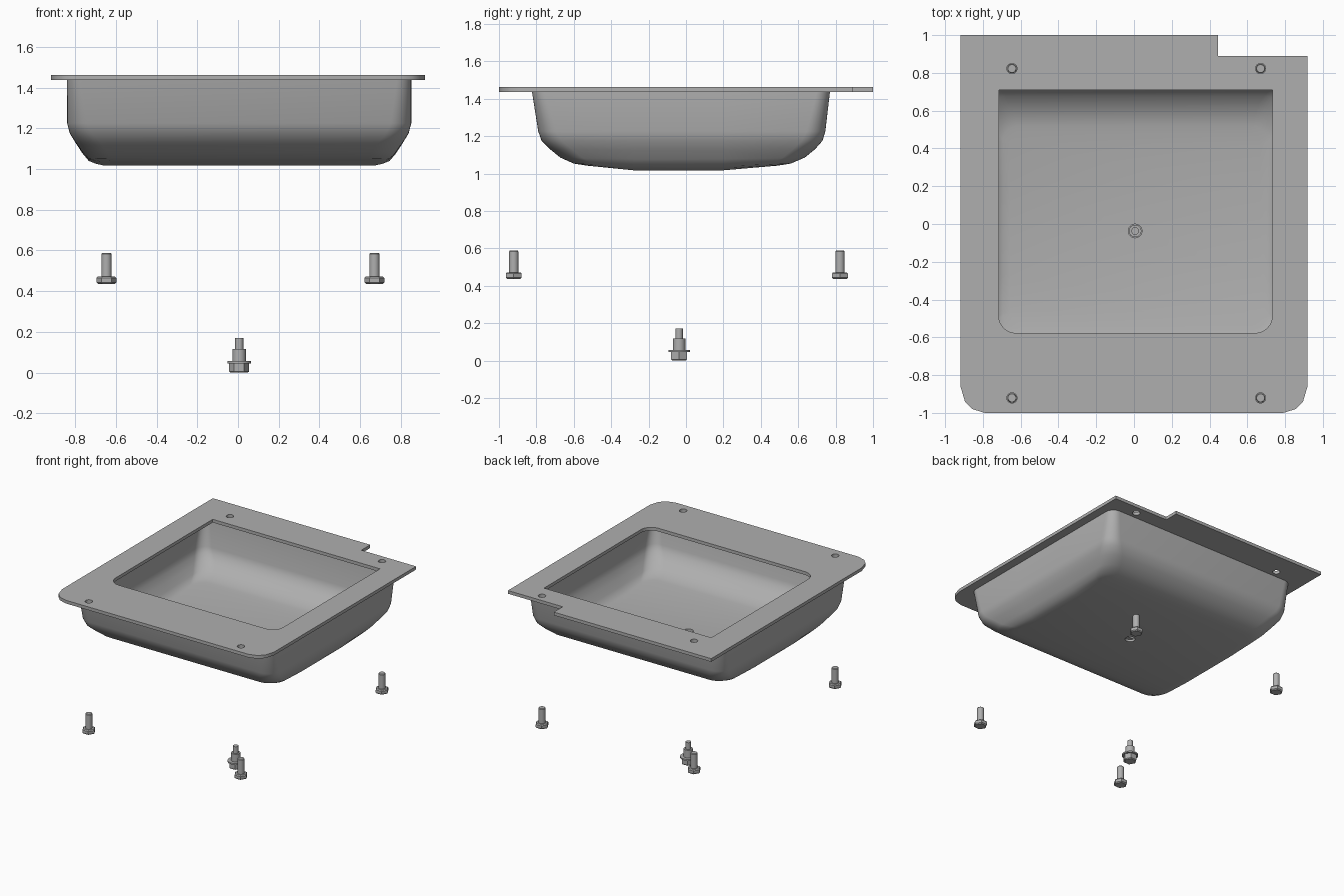
import bpy, bmesh
from math import sin, cos, pi, radians
from mathutils import Matrix

if "Cube" in bpy.data.objects:
    bpy.data.objects.remove(bpy.data.objects["Cube"])

CX = 0.006
DRAIN = (0.006, -0.037)
BOLTS = [(x, y) for x in (-0.646, 0.670) for y in (-0.921, 0.823)]

metal = bpy.data.materials.new("dark_grey_metal")
metal.diffuse_color = (0.43, 0.43, 0.43, 1)
metal.use_nodes = True
metal.node_tree.nodes["Principled BSDF"].inputs["Base Color"].default_value = metal.diffuse_color


def add_object(name, data):
    ob = bpy.data.objects.new(name, data)
    bpy.context.collection.objects.link(ob)
    data.materials.append(metal)
    return ob


def activate(ob):
    bpy.ops.object.select_all(action='DESELECT')
    ob.select_set(True)
    bpy.context.view_layer.objects.active = ob


def smooth(ob, angle=32):
    activate(ob)
    bpy.ops.object.shade_smooth_by_angle(angle=radians(angle))


def arc(cx, cy, r, a0, a1, n):
    return [(cx + r * cos(radians(a0 + (a1 - a0) * i / n)),
             cy + r * sin(radians(a0 + (a1 - a0) * i / n))) for i in range(n + 1)]


def stack(name, loc, sections):
    """Solid made of stacked cones: (radius low, radius high, z low, z high, sides)."""
    bm = bmesh.new()
    for r1, r2, z0, z1, sides in sections:
        m = Matrix.Translation((0, 0, (z0 + z1) / 2)) @ Matrix.Rotation(pi / 6, 4, 'Z')
        bmesh.ops.create_cone(bm, cap_ends=True, segments=sides, radius1=r1,
                              radius2=r2, depth=z1 - z0, matrix=m)
    me = bpy.data.meshes.new(name)
    bm.to_mesh(me)
    bm.free()
    ob = add_object(name, me)
    ob.location = loc
    smooth(ob)
    return ob


# Flange: flat outline with the opening and bolt holes, extruded
outline = [(-0.918, 1), (0.444, 1), (0.444, 0.89), (0.918, 0.89),
           (0.918, -0.862), (0.895, -0.94), (0.855, -0.98), (0.79, -1),
           (-0.79, -1), (-0.855, -0.98), (-0.895, -0.94), (-0.918, -0.862)]
opening = ([(0.732, 0.71), (-0.716, 0.71)]
           + arc(-0.626, -0.487, 0.09, 180, 270, 8)
           + arc(0.642, -0.487, 0.09, 270, 360, 8))
loops = [outline, opening] + [arc(x, y, 0.027, 0, 345, 23) for x, y in BOLTS]
cu = bpy.data.curves.new("flange", 'CURVE')
cu.dimensions = '2D'
cu.fill_mode = 'BOTH'
cu.extrude = 0.0125
for pts in loops:
    sp = cu.splines.new('POLY')
    sp.points.add(len(pts) - 1)
    for p, (x, y) in zip(sp.points, pts):
        p.co = (x, y, 0, 1)
    sp.use_cyclic_u = True
flange = add_object("flange", cu)
flange.location.z = 1.4495
activate(flange)
bpy.ops.object.convert(target='MESH')
bm = bmesh.new()
bm.from_mesh(flange.data)
bmesh.ops.remove_doubles(bm, verts=bm.verts, dist=1e-5)
bm.to_mesh(flange.data)
bm.free()
smooth(flange)

# Bowl: lofted rounded rectangles (half width, front y, back y, z, belly drop, corner radius)
rings = [(0.845, -0.824, 0.770, 1.440, 0, 0.07),
         (0.845, -0.790, 0.745, 1.225, 0, 0.10),
         (0.832, -0.772, 0.730, 1.175, 0, 0.11),
         (0.802, -0.727, 0.690, 1.130, 0.004, 0.12),
         (0.770, -0.672, 0.635, 1.085, 0.008, 0.12),
         (0.739, -0.600, 0.560, 1.053, 0.013, 0.11),
         (0.704, -0.560, 0.522, 1.047, 0.021, 0.09),
         (0.665, -0.530, 0.490, 1.042, 0.025, 0.07)]
bm = bmesh.new()
grid = []
for hx, yf, yb, z, drop, r in rings:
    half = (arc(hx - r, yf + r, r, -90, 0, 8) + [(hx, -0.28), (hx, 0.2)]
            + arc(hx - r, yb - r, r, 0, 90, 8))

    def height(y):
        t = (y - yf) / (-0.28 - yf) if y < -0.28 else (yb - y) / (yb - 0.2)
        return z - drop * min(1, t)
    full = half + [(-x, y) for x, y in reversed(half)]
    grid.append([bm.verts.new((CX + x, y, height(y))) for x, y in full])
n = len(grid[0])
for a, b in zip(grid, grid[1:]):
    for i in range(n):
        j = (i + 1) % n
        bm.faces.new((a[i], a[j], b[j], b[i]))
last = grid[-1]
for k in range(n // 2 - 1):
    bm.faces.new((last[k], last[k + 1], last[n - 2 - k], last[n - 1 - k]))
bmesh.ops.recalc_face_normals(bm, faces=bm.faces)
low = min(bm.faces, key=lambda f: f.calc_center_median().z)
if low.normal.z > 0:
    bmesh.ops.reverse_faces(bm, faces=bm.faces)
me = bpy.data.meshes.new("bowl")
bm.to_mesh(me)
bm.free()
bowl = add_object("bowl", me)
shell = bowl.modifiers.new("shell", 'SOLIDIFY')
shell.thickness = 0.018
shell.offset = -1

# Drain hole cutter
cutter = stack("drain_cutter", (*DRAIN, 0), [(0.036, 0.036, 0.95, 1.12, 32)])
cut = bowl.modifiers.new("drain_hole", 'BOOLEAN')
cut.object = cutter
cut.operation = 'DIFFERENCE'
cut.solver = 'EXACT'
activate(bowl)
for name in ("shell", "drain_hole"):
    bpy.ops.object.modifier_apply(modifier=name)
bpy.data.objects.remove(cutter)
smooth(bowl, 40)

# Flange bolts: hex head, shank, chamfered tip
for i, (x, y) in enumerate(BOLTS):
    stack(f"flange_bolt_{i + 1}", (x, y, 0.436),
          [(0.041, 0.049, 0, 0.007, 6), (0.049, 0.049, 0.007, 0.029, 6),
           (0.049, 0.042, 0.029, 0.036, 6),
           (0.025, 0.025, 0.036, 0.147, 24), (0.025, 0.021, 0.147, 0.152, 24)])

# Drain plug: hex head, collar, thick shank, thin tip
stack("drain_plug", (*DRAIN, 0),
      [(0.042, 0.049, 0, 0.006, 6), (0.049, 0.049, 0.006, 0.046, 6),
       (0.058, 0.058, 0.046, 0.057, 32), (0.033, 0.033, 0.057, 0.117, 24),
       (0.02, 0.02, 0.117, 0.170, 24)])
